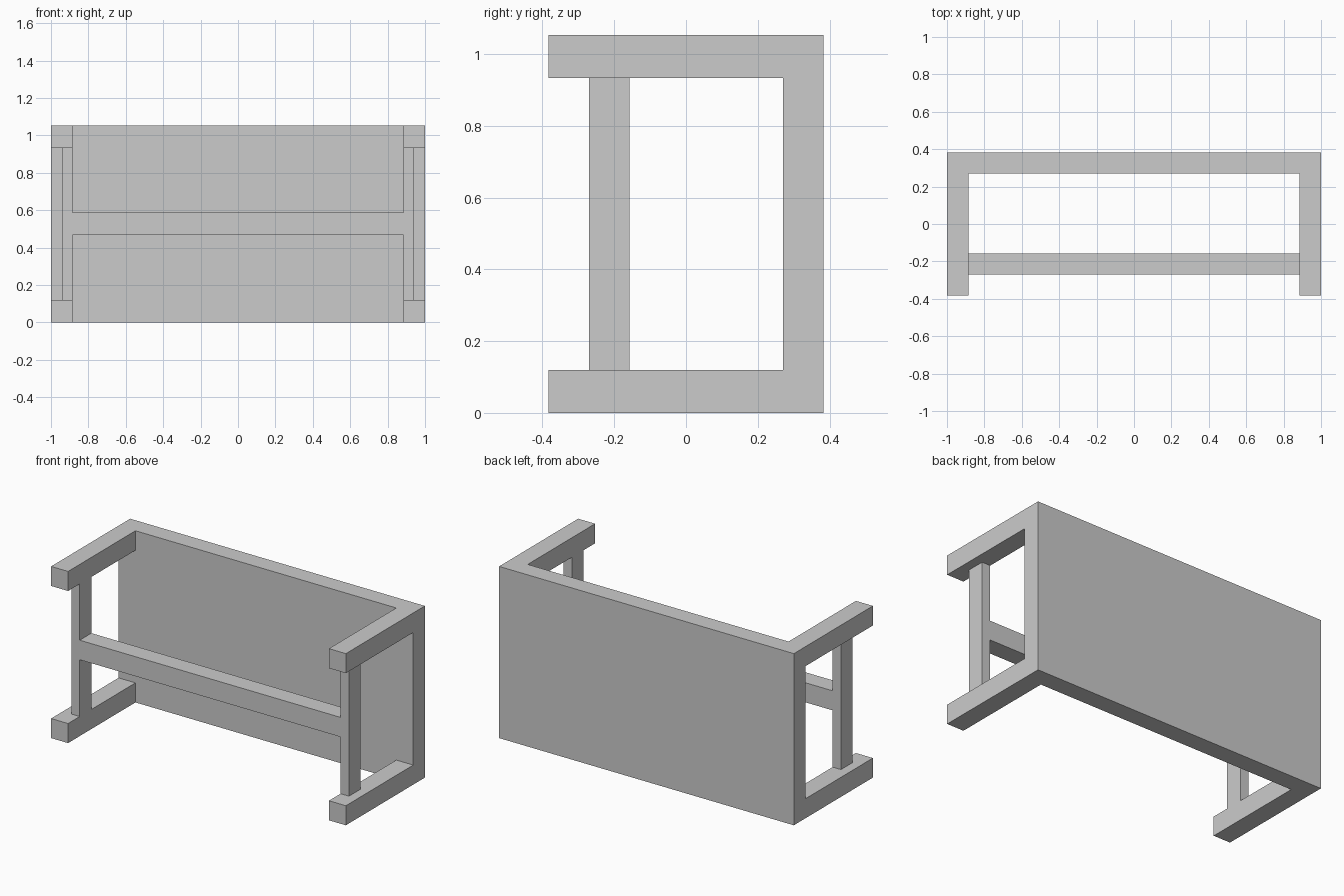
import bpy
import bmesh
from mathutils import Matrix, Vector

if "Cube" in bpy.data.objects:
    bpy.data.objects.remove(bpy.data.objects["Cube"])

W, D, H = 1.0, 0.383, 1.053      # half width, half depth, height
INNER_X, PANEL_Y = 0.885, 0.27   # inner side of arms, front of back panel
ARM = 0.12                       # arm height


def add_box(bm, lo, hi):
    lo, hi = Vector(lo), Vector(hi)
    mat = Matrix.Translation((lo + hi) / 2) @ Matrix.Diagonal((*(hi - lo), 1))
    bmesh.ops.create_cube(bm, size=1, matrix=mat)


def finish(bm, name):
    bmesh.ops.recalc_face_normals(bm, faces=bm.faces[:])
    mesh = bpy.data.meshes.new(name)
    bm.to_mesh(mesh)
    bm.free()
    obj = bpy.data.objects.new(name, mesh)
    bpy.context.collection.objects.link(obj)
    return obj


def box(name, lo, hi):
    bm = bmesh.new()
    add_box(bm, lo, hi)
    return finish(bm, name)


# Back panel, cut so the four arms grow from its front corners
bm = bmesh.new()
add_box(bm, (-W, PANEL_Y, 0), (W, D, H))
cuts = [((s * INNER_X, 0, 0), (1, 0, 0)) for s in (-1, 1)]
cuts += [((0, 0, z), (0, 0, 1)) for z in (ARM, H - ARM)]
for co, no in cuts:
    bmesh.ops.bisect_plane(bm, geom=bm.verts[:] + bm.edges[:] + bm.faces[:],
                           plane_co=co, plane_no=no)
bm.normal_update()
corners = []
for f in bm.faces:
    c = f.calc_center_median()
    if f.normal.y < -0.9 and abs(c.x) > INNER_X and not ARM < c.z < H - ARM:
        corners.append(f)
for f in bmesh.ops.extrude_discrete_faces(bm, faces=corners)["faces"]:
    bmesh.ops.translate(bm, verts=f.verts[:], vec=(0, -D - PANEL_Y, 0))
bmesh.ops.dissolve_limit(bm, angle_limit=0.01, verts=bm.verts[:], edges=bm.edges[:])
finish(bm, "back_panel_with_arms")

# Upright posts between the lower and upper arms
for side, s in (("left", -1), ("right", 1)):
    x0, x1 = sorted((s * INNER_X, s * 0.942))
    box(side + "_post", (x0, -0.27, ARM), (x1, -0.157, H - ARM))

# Crossbar joining the posts
box("crossbar", (-INNER_X, -0.27, 0.468), (INNER_X, -0.157, 0.588))
